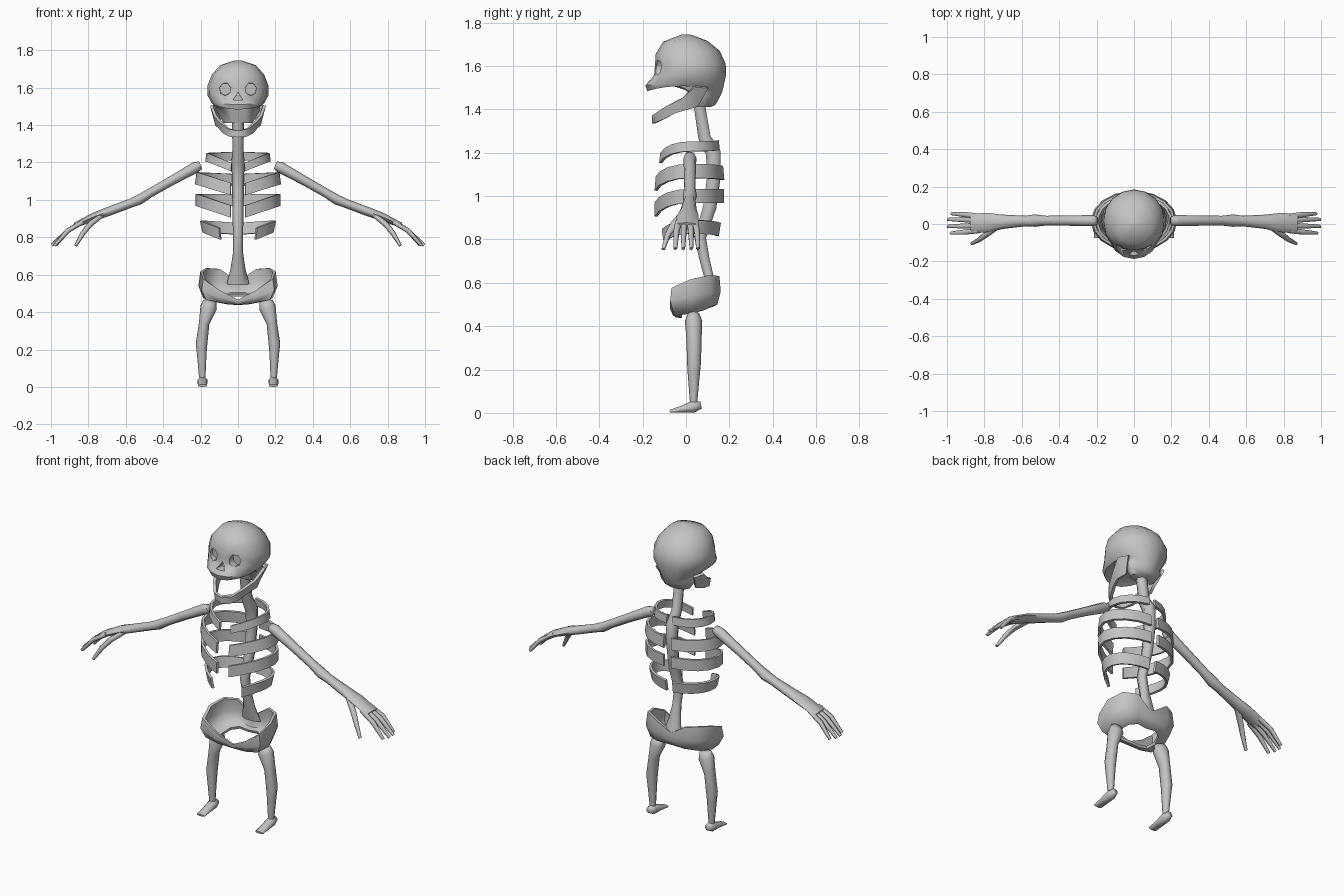
import bpy
import bmesh
from math import cos, sin, pi, radians
from mathutils import Vector

if "Cube" in bpy.data.objects:
    bpy.data.objects.remove(bpy.data.objects["Cube"], do_unlink=True)

bone = bpy.data.materials.new("bone_grey")
bone.use_nodes = True
bone.diffuse_color = (0.55, 0.55, 0.55, 1)
bone.node_tree.nodes["Principled BSDF"].inputs["Base Color"].default_value = bone.diffuse_color


def make_object(name, bm):
    bmesh.ops.recalc_face_normals(bm, faces=bm.faces)
    mesh = bpy.data.meshes.new(name)
    bm.to_mesh(mesh)
    bm.free()
    mesh.materials.append(bone)
    obj = bpy.data.objects.new(name, mesh)
    bpy.context.collection.objects.link(obj)
    return obj


def finish(obj, angle):
    """Apply the modifiers, then smooth while keeping edges sharp."""
    bpy.context.view_layer.update()
    graph = bpy.context.evaluated_depsgraph_get()
    baked = bpy.data.meshes.new_from_object(obj.evaluated_get(graph))
    obj.modifiers.clear()
    obj.data = baked
    bpy.ops.object.select_all(action='DESELECT')
    obj.select_set(True)
    bpy.context.view_layer.objects.active = obj
    bpy.ops.object.shade_smooth_by_angle(angle=radians(angle))


def loft(name, rings):
    """Skin closed rings of points and cap both ends."""
    bm = bmesh.new()
    loops = [[bm.verts.new(p) for p in ring] for ring in rings]
    n = len(loops[0])
    for a, b in zip(loops, loops[1:]):
        for i in range(n):
            j = (i + 1) % n
            bm.faces.new((a[i], a[j], b[j], b[i]))
    bm.faces.new(loops[0])
    bm.faces.new(loops[-1])
    return make_object(name, bm)


def tube(name, sections, ref, sides=8, phase=0.0, s=1):
    """Elliptical tube; each section is x, y, z, radius along ref, other radius."""
    pts = [Vector((s * c[0], c[1], c[2])) for c in sections]
    rings = []
    for i, c in enumerate(sections):
        t = (pts[min(i + 1, len(pts) - 1)] - pts[max(i - 1, 0)]).normalized()
        u = (Vector(ref) - t * t.dot(Vector(ref))).normalized()
        v = t.cross(u)
        angles = [phase + 2 * pi * k / sides for k in range(sides)]
        rings.append([pts[i] + u * c[3] * cos(a) + v * c[4] * sin(a) for a in angles])
    return loft(name, rings)


def bone_tube(*args, **options):
    finish(tube(*args, **options), 75)


def strip(name, rows, thick, levels, cy, s=1, mirror=False):
    """Bent band. Rows are x, y, top z, bottom z; levels are plan scale, share of height."""
    bm = bmesh.new()
    lines = [[bm.verts.new((s * x * k, cy + (y - cy) * k, zt + (zb - zt) * f))
              for k, f in levels] for x, y, zt, zb in rows]
    for a, b in zip(lines, lines[1:]):
        for i in range(len(levels) - 1):
            bm.faces.new((a[i], a[i + 1], b[i + 1], b[i]))
    obj = make_object(name, bm)
    if mirror:
        obj.modifiers.new("mirror", 'MIRROR')
    solid = obj.modifiers.new("thickness", 'SOLIDIFY')
    solid.thickness = thick
    solid.offset = 0
    finish(obj, 55)


X, Y = (1, 0, 0), (0, 1, 0)

# Skull: rows are front y, back y, half width, then z at front, side and back
skull_rows = [
    (-.02, .02, .02, 1.745, 1.745, 1.745),
    (-.105, .10, .095, 1.712, 1.72, 1.715),
    (-.14, .155, .14, 1.655, 1.67, 1.67),
    (-.143, .183, .163, 1.60, 1.61, 1.61),
    (-.148, .185, .164, 1.56, 1.56, 1.56),
    (-.187, .172, .142, 1.51, 1.52, 1.50),
    (-.178, .165, .13, 1.483, 1.507, 1.475),
    (-.11, .15, .12, 1.52, 1.51, 1.445),
    (0, .135, .115, 1.50, 1.47, 1.42),
    (.03, .115, .075, 1.41, 1.41, 1.41),
]
rings = []
for front, back, half, zf, zs, zb in skull_rows:
    ring = []
    for k in range(16):
        a = 2 * pi * k / 16
        c = cos(a)
        depth = abs(c) ** .8 if c > 0 else c
        z = zs + ((zf if c > 0 else zb) - zs) * c * c
        ring.append((half * sin(a), (front + back) / 2 - depth * (back - front) / 2, z))
    rings.append(ring)
skull = loft("skull", rings)

# Eye sockets and nose hole
cutters = [tube("eye_cutter", [(.072, -.25, 1.592, .036, .041), (.068, -.10, 1.592, .03, .034)],
                X, 7, pi / 2, s) for s in (1, -1)]
cutters.append(tube("nose_cutter", [(0, -.25, 1.548, .035, .033), (0, -.12, 1.548, .028, .026)],
                    X, 3, -pi / 2))
for cutter in cutters:
    cutter.hide_render = True
    cut = skull.modifiers.new("hole", 'BOOLEAN')
    cut.operation = 'DIFFERENCE'
    cut.solver = 'EXACT'
    cut.object = cutter
finish(skull, 50)
for cutter in cutters:
    bpy.data.objects.remove(cutter, do_unlink=True)

# Lower jaw
strip("lower_jaw", [(0, -.15, 1.37, 1.335), (.05, -.14, 1.38, 1.338), (.09, -.09, 1.415, 1.355),
                    (.122, -.02, 1.45, 1.385), (.142, .04, 1.505, 1.40), (.12, .1, 1.5, 1.415)],
      .016, ((1, 0), (.8, 1)), -.14, mirror=True)

# Spine
bone_tube("spine", [(0, .06, 1.43, .032, .03), (0, .085, 1.27, .03, .033),
                    (0, .125, 1.2, .035, .04), (0, .13, 1.1, .032, .036),
                    (0, .11, .95, .03, .035), (0, .065, .81, .027, .032),
                    (0, .085, .71, .028, .027), (0, .105, .63, .04, .025),
                    (0, .125, .55, .06, .02)], X, 6)

# Ribs: half width, depth, z at back, side and front, height, end angle, bottom scale
rib_rows = [(.162, .13, 1.235, 1.228, 1.16, .045, 168, 1.04),
            (.215, .15, 1.105, 1.115, 1.045, .065, 170, 1.04),
            (.22, .155, 1.0, 1.0, .925, .065, 170, 1.0),
            (.198, .14, .845, .858, .78, .062, 150, .93)]
for side, s in (("left", 1), ("right", -1)):
    for i, (rx, ry, zb, zs, zf, high, end, flare) in enumerate(rib_rows):
        rows = []
        for k in range(9):
            a = radians(6 + (end - 6) * k / 8)
            z = zs + ((zb if cos(a) > 0 else zf) - zs) * (1 - sin(a))
            rows.append((rx * sin(a), .015 + ry * cos(a), z + high / 2, z - high / 2))
        strip(f"{side}_rib_{i + 1}", rows, .014, ((1, 0), (flare, 1)), .015, s)

# Pelvis basin with cupped sides and a thin front bridge
strip("pelvis", [(0, .135, .565, .49), (.1, .15, .63, .49), (.17, .11, .635, .48),
                 (.2, .02, .615, .465), (.185, -.065, .575, .46), (.1, -.065, .515, .45),
                 (0, -.05, .465, .445)],
      .016, ((.97, 0), (1.02, .5), (.9, .9), (.6, 1)), .03, mirror=True)

for side, s in (("left", 1), ("right", -1)):
    # Arm
    bone_tube(side + "_arm", [(.2, .018, 1.187, .024, .02), (.225, .018, 1.175, .03, .03),
                              (.36, .018, 1.1, .027, .025), (.47, .018, 1.037, .026, .024),
                              (.53, .018, 1.0, .033, .027), (.58, .016, .98, .028, .024),
                              (.7, .012, .935, .038, .024), (.77, .008, .91, .05, .022),
                              (.87, .003, .865, .054, .014)], Y, 8, s=s)
    # Fingers and thumb
    for finger, y, reach in (("index", -.045, .985), ("middle", -.012, 1),
                             ("ring", .022, 1), ("little", .05, .98)):
        bone_tube(f"{side}_{finger}_finger",
                  [(.83, y * .8, .882, .016, .013), (.91, y, .835, .015, .014),
                   (reach - .005, y * 1.1, .757, .009, .009)], Y, 5, s=s)
    bone_tube(side + "_thumb", [(.73, -.012, .918, .018, .015), (.79, -.055, .87, .018, .016),
                                (.83, -.085, .82, .014, .014), (.868, -.105, .755, .009, .009)],
              Y, 5, s=s)
    # Leg
    bone_tube(side + "_leg", [(.15, .035, .46, .035, .025), (.157, .035, .425, .045, .04),
                              (.181, .037, .34, .028, .035), (.195, .037, .23, .031, .032),
                              (.194, .036, .18, .026, .028), (.191, .035, .05, .017, .017)],
              X, 8, s=s)
    # Foot
    bone_tube(side + "_foot", [(.19, .07, .036, .018, .018), (.19, .035, .029, .028, .029),
                               (.19, -.02, .017, .026, .017), (.19, -.075, .007, .026, .007)],
              X, 8, pi / 8, s=s)
